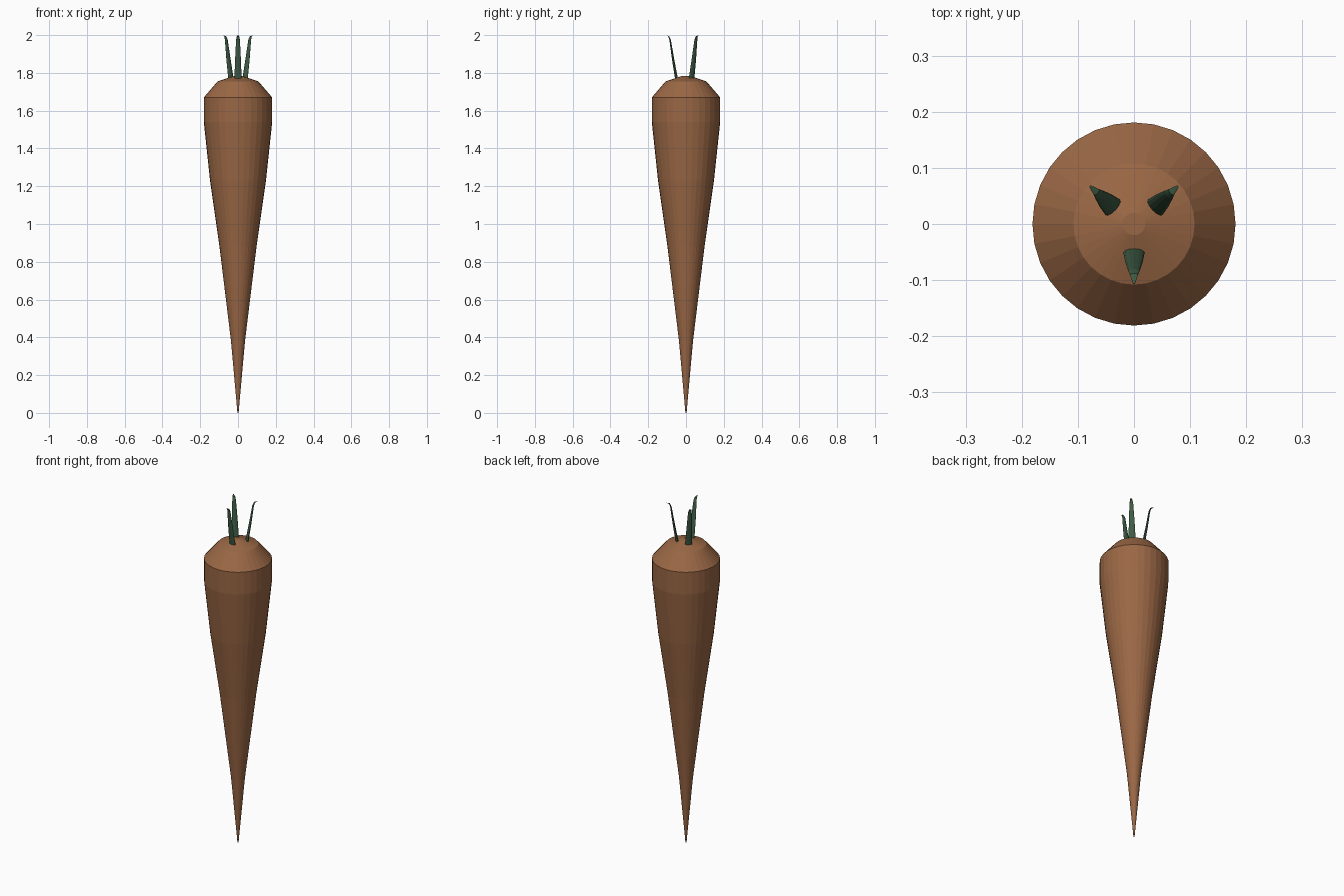
import bpy, bmesh
from math import sin, cos, pi, radians
from mathutils import Vector

if "Cube" in bpy.data.objects:
    bpy.data.objects.remove(bpy.data.objects["Cube"])


def material(name, color):
    m = bpy.data.materials.new(name)
    m.diffuse_color = color
    m.use_nodes = True
    m.node_tree.nodes["Principled BSDF"].inputs["Base Color"].default_value = m.diffuse_color
    return m


def loft(name, rings, mat):
    """Skin a list of equal-length point rings and close both ends."""
    bm = bmesh.new()
    loops = [[bm.verts.new(p) for p in ring] for ring in rings]
    n = len(loops[0])
    for a, b in zip(loops, loops[1:]):
        for i in range(n):
            j = (i + 1) % n
            bm.faces.new((a[i], a[j], b[j], b[i]))
    bm.faces.new(loops[0][::-1])
    bm.faces.new(loops[-1])
    bmesh.ops.recalc_face_normals(bm, faces=bm.faces)
    me = bpy.data.meshes.new(name)
    bm.to_mesh(me)
    bm.free()
    me.materials.append(mat)
    ob = bpy.data.objects.new(name, me)
    bpy.context.collection.objects.link(ob)
    return ob


orange = material("root_orange", (0.323, 0.136, 0.059, 1))
green = material("stem_green", (0.048, 0.105, 0.058, 1))

# Root: tapering body with a rounded crown (radius, height)
profile = [(0.003, 0), (0.037, 0.38), (0.098, 0.88), (0.148, 1.23), (0.181, 1.54),
           (0.181, 1.67), (0.108, 1.755), (0.02, 1.784)]
SIDES = 32
loft("root", [[(r * cos(2 * pi * i / SIDES), r * sin(2 * pi * i / SIDES), z)
               for i in range(SIDES)] for r, z in profile], orange)

# Stems: flattened blades leaning outward, tips curled over
# (outward offset, height, half width, half thickness)
blade = [(-0.002, 1.755, 0.0195, 0.008), (0.018, 1.87, 0.0155, 0.006),
         (0.034, 1.975, 0.010, 0.004), (0.041, 1.993, 0.007, 0.003),
         (0.056, 1.999, 0.002, 0.001)]


def stem(name, base, heading):
    out = Vector((cos(radians(heading)), sin(radians(heading)), 0))
    side = Vector((-out.y, out.x, 0))
    rings = []
    for d, z, w, t in blade:
        c = Vector((*base, z)) + out * d
        rings.append([c + side * w * cos(2 * pi * i / 12) + out * t * sin(2 * pi * i / 12)
                      for i in range(12)])
    loft(name, rings, green)


stem("stem_front", (0, -0.05), -90)
stem("stem_right", (0.037, 0.029), 43)
stem("stem_left", (-0.037, 0.029), 137)
